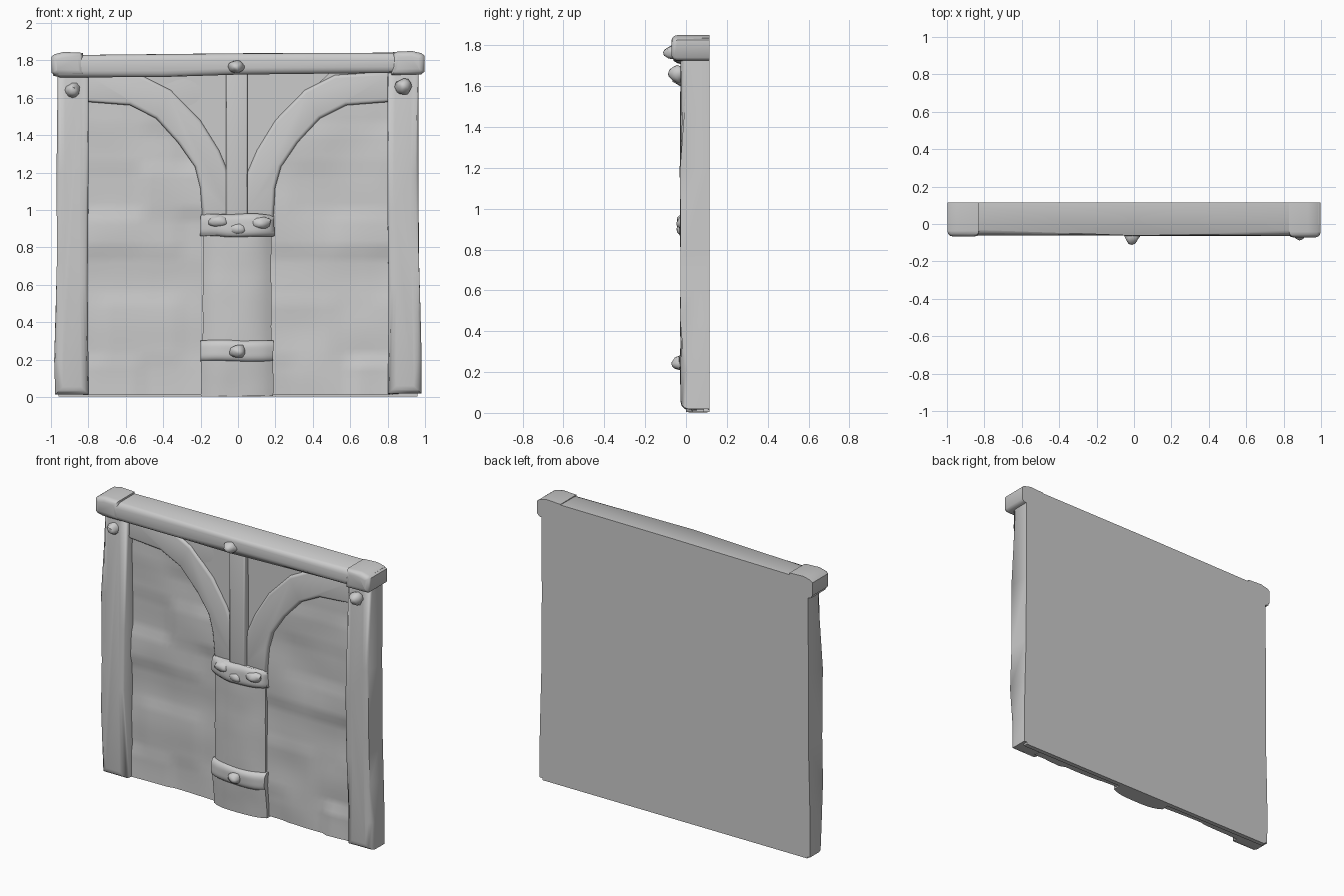
import bpy, bmesh, random
from mathutils import Vector, noise

random.seed(4)
if "Cube" in bpy.data.objects:
    bpy.data.objects.remove(bpy.data.objects["Cube"])

stone = bpy.data.materials.new("weathered grey")
stone.use_nodes = True
GREY = (0.6, 0.6, 0.6, 1)
stone.diffuse_color = GREY
stone.node_tree.nodes["Principled BSDF"].inputs["Base Color"].default_value = GREY
BACK = 0.115


def finish(name, bm):
    bmesh.ops.recalc_face_normals(bm, faces=bm.faces)
    mesh = bpy.data.meshes.new(name)
    bm.to_mesh(mesh)
    bm.free()
    ob = bpy.data.objects.new(name, mesh)
    bpy.context.collection.objects.link(ob)
    mesh.materials.append(stone)
    bpy.ops.object.select_all(action="DESELECT")
    ob.select_set(True)
    bpy.context.view_layer.objects.active = ob
    bpy.ops.object.shade_smooth_by_angle(angle=0.9)


def prism(name, outline, front, bevel=0.02, wobble=0.0):
    """Extrude an x-z outline to the back, round its front edges and weather it."""
    bm = bmesh.new()
    face = bm.faces.new([bm.verts.new((x, front, z)) for x, z in outline])
    ext = bmesh.ops.extrude_face_region(bm, geom=[face])
    for v in ext["geom"]:
        if isinstance(v, bmesh.types.BMVert):
            v.co.y = BACK
    if bevel:
        edges = [e for e in bm.edges if all(v.co.y < front + 0.001 for v in e.verts)]
        bmesh.ops.bevel(bm, geom=edges, offset=bevel, segments=3, profile=0.5,
                        affect="EDGES")
    for v in bm.verts:
        shift = noise.noise_vector(v.co * Vector((2, 2, 5))) * wobble
        if v.co.y > BACK - 0.001:
            shift.y = 0
        v.co += shift
    finish(name, bm)


def box(name, x0, x1, z0, z1, front, **kw):
    prism(name, [(x0, z0), (x1, z0), (x1, z1), (x0, z1)], front, **kw)


def round_column(name, half, z0, z1, front, bulge, lip=0.0, undercut=0.0, wobble=0.004):
    """Bowed shaft in rings; lip rounds its rims, undercut draws the bottom back."""
    bm = bmesh.new()
    steps, rings, rows = 14, 10, []
    for j in range(rings + 1):
        h = j / rings
        setback = front + lip * (2 * h - 1) ** 4 + undercut * (1 - h)
        row = []
        for i in range(steps + 1):
            t = 2 * i / steps - 1
            co = Vector((t * half - 0.005, setback + bulge * abs(t) ** 3,
                         z0 + (z1 - z0) * h))
            row.append(bm.verts.new(co + noise.noise_vector(co * 7) * wobble))
        ends = [bm.verts.new((v.co.x, BACK - 0.01, v.co.z)) for v in (row[0], row[-1])]
        rows.append([ends[0]] + row + [ends[1]])
    for a, b in zip(rows, rows[1:]):
        for i in range(len(a) - 1):
            bm.faces.new((a[i], a[i + 1], b[i + 1], b[i]))
    bm.faces.new(rows[0])
    bm.faces.new(rows[-1])
    finish(name, bm)


def knob(name, x, z, front, w, h, depth):
    """Chipped lump tapering to a blunt nose, with a broad base in the surface."""
    bm = bmesh.new()
    bmesh.ops.create_icosphere(bm, subdivisions=2, radius=1)
    for v in bm.verts:
        v.co *= 1 + 0.3 * noise.noise(v.co * 1.5 + Vector((x * 3, z, 0)))
        taper = 1 + 0.3 * v.co.y
        v.co = Vector((x + v.co.x * w * taper, front + depth + v.co.y * depth,
                       z + v.co.z * h * taper))
    finish(name, bm)


# Backing slab
box("back_wall", -0.96, 0.96, 0.004, 1.8, 0.085, bevel=0)

# Worn stone face: courses of blocks with softened, uneven depths
courses = [0.0, 0.19, 0.52, 0.76, 0.98, 1.22, 1.42, 1.8]
stone_depth = {}
bm = bmesh.new()
nx, nz = 40, 42
grid = []
for j in range(nz + 1):
    z = 0.012 + 1.73 * j / nz
    row = []
    for i in range(nx + 1):
        x = -0.83 + 1.66 * i / nx
        course = sum(z >= c for c in courses)
        cell = (course, int((x + 2 + 0.2 * (course % 2)) / 0.42))
        depth = stone_depth.setdefault(cell, random.uniform(-0.008, 0.008))
        y = 0.044 + depth + 0.012 * noise.noise(Vector((x * 3, 0, z * 4)))
        if course == 1 and x > 0.6:
            y -= 0.018
        row.append(bm.verts.new((x, y, z)))
    grid.append(row)
# Close the face down to the backing
grid.insert(0, [bm.verts.new((v.co.x, 0.1, v.co.z)) for v in grid[0]])
for a, b in zip(grid, grid[1:]):
    for i in range(nx):
        bm.faces.new((a[i], a[i + 1], b[i + 1], b[i]))
finish("stone_wall", bm)

# Arched braces rising from the column to the posts, with recessed spandrels
lower = [(0.19, 0.96), (0.2, 1.12), (0.23, 1.23), (0.32, 1.36), (0.44, 1.49),
         (0.58, 1.56), (0.82, 1.58)]
upper = [(0.82, 1.74), (0.52, 1.72), (0.36, 1.64), (0.2, 1.48), (0.1, 1.32),
         (0.05, 1.2), (0.02, 0.96)]
for label, side in (("right", -1), ("left", 1)):
    prism(label + "_arch_brace", [(side * x, z) for x, z in lower + upper],
          0.018, bevel=0.018, wobble=0.004)
    prism(label + "_spandrel",
          [(0, 1.16), (side * 0.06, 1.2), (side * 0.2, 1.46), (side * 0.5, 1.74), (0, 1.74)],
          0.034, bevel=0)

# Central post above the capital
box("king_post", -0.065, 0.05, 0.95, 1.75, -0.002, bevel=0.01, wobble=0.003)

# Column with its foot and bands
round_column("column_shaft", 0.183, 0.25, 0.9, -0.01, 0.04)
round_column("column_foot", 0.193, 0.004, 0.22, -0.02, 0.035, undercut=0.02)
round_column("column_capital", 0.2, 0.858, 0.978, -0.035, 0.05, lip=0.02, wobble=0.014)
round_column("base_band", 0.194, 0.19, 0.302, -0.035, 0.04, lip=0.02, wobble=0.006)
for x, z in ((-0.1, 0.94), (0.0, 0.9), (0.12, 0.93)):
    knob("capital_lump", x, z, -0.048, 0.055, 0.035, 0.03)
knob("base_peg", 0.0, 0.245, -0.072, 0.045, 0.035, 0.035)

# Side posts, rounded and slightly worn
post = [(0.80, 0.015), (0.98, 0.015), (0.982, 0.2), (0.975, 0.45), (0.967, 0.75),
        (0.968, 1.2), (0.965, 1.76), (0.8, 1.76), (0.8, 1.0), (0.805, 0.6)]
for label, side, nose, height in (("right", -1, -0.07, 1.64), ("left", 1, -0.09, 1.66)):
    prism(label + "_post", [(side * x, z) for x, z in post], -0.028,
          bevel=0.042, wobble=0.005)
    knob(label + "_post_peg", side * 0.885, height, nose, 0.042, 0.042, 0.045)

# Top beam, end caps and centre peg
prism("top_beam", [(-0.99, 1.72), (-0.95, 1.71), (-0.4, 1.71), (0, 1.725), (0.95, 1.735),
                   (0.99, 1.75), (0.985, 1.835), (0.95, 1.842), (0, 1.837), (-0.95, 1.828),
                   (-0.985, 1.82)], -0.063, bevel=0.035, wobble=0.003)
for label, side, drop in (("right", -1, 0.005), ("left", 1, 0)):
    outline = [(0.82, 1.722), (0.98, 1.725), (0.998, 1.74), (0.998, 1.825),
               (0.98, 1.838), (0.93, 1.85), (0.83, 1.845)]
    prism(label + "_beam_cap", [(side * x, z - drop) for x, z in outline],
          -0.072 + drop, bevel=0.03)
knob("beam_peg", -0.01, 1.765, -0.112, 0.04, 0.035, 0.04)
